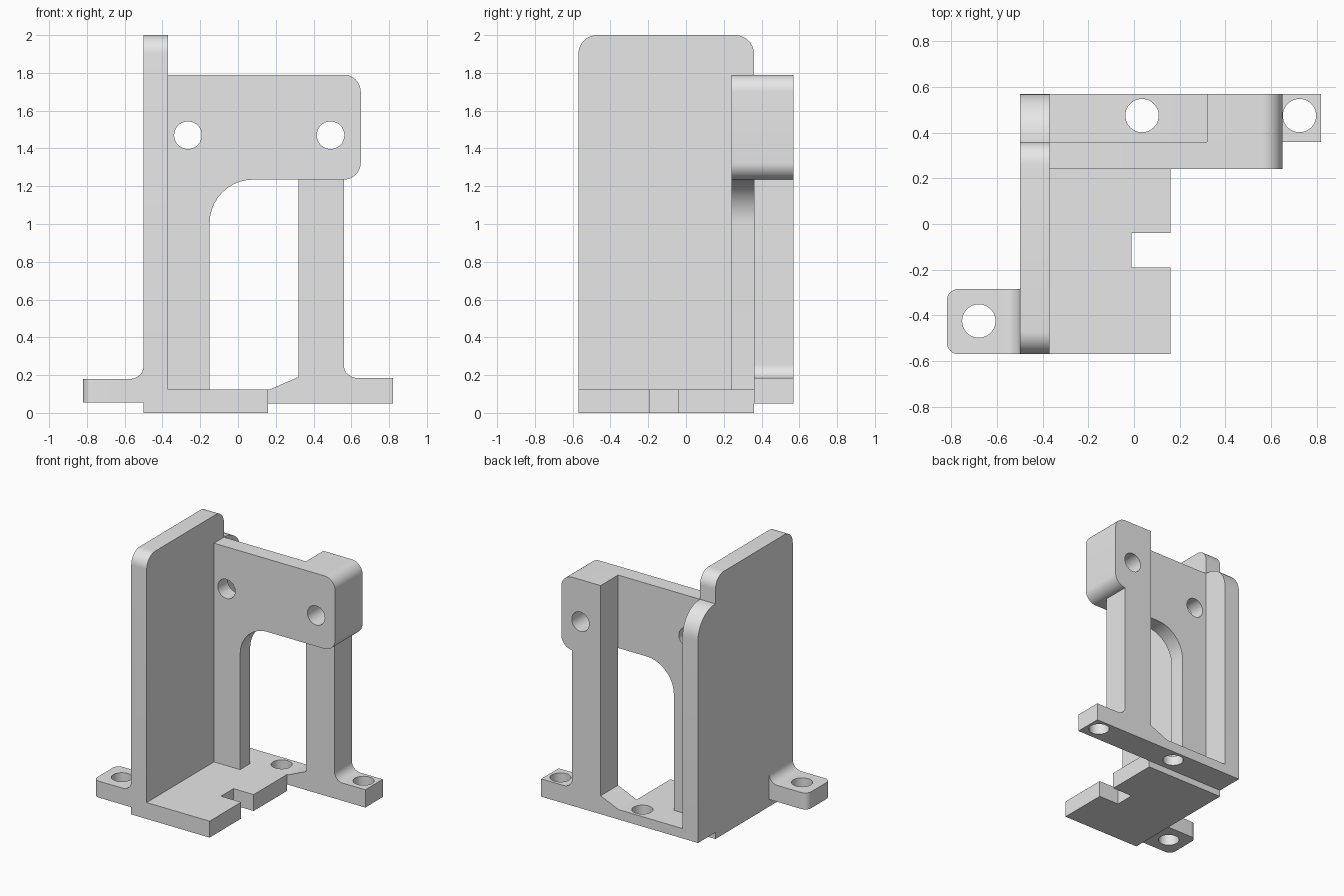
import bpy, bmesh, math
from mathutils import Vector

cube = bpy.data.objects.get("Cube")
if cube:
    bpy.data.objects.remove(cube, do_unlink=True)

# One plain grey for the whole bracket
grey = bpy.data.materials.new("plain grey")
grey.use_nodes = True
colour = (0.8, 0.8, 0.8, 1)
grey.diffuse_color = colour
grey.node_tree.nodes["Principled BSDF"].inputs["Base Color"].default_value = colour

# Profile planes: how (u, v, depth) maps to space for each extrusion axis
PLACE = {
    "x": lambda u, v, d: (d, u, v),
    "y": lambda u, v, d: (u, d, v),
    "z": lambda u, v, d: (u, v, d),
}


def rounded(outline, steps=10):
    """Turn (u, v) or (u, v, radius) corners into a list of points."""
    pts = []
    count = len(outline)
    for i, corner in enumerate(outline):
        p = Vector(corner[:2])
        if len(corner) == 2:
            pts.append(p)
            continue
        r = corner[2]
        a = (Vector(outline[i - 1][:2]) - p).normalized()
        b = (Vector(outline[(i + 1) % count][:2]) - p).normalized()
        half = a.angle(b) / 2
        centre = p + (a + b).normalized() * r / math.sin(half)
        reach = r / math.tan(half)
        start = (p + a * reach - centre).normalized()
        end = (p + b * reach - centre).normalized()
        pts += [centre + start.slerp(end, k / steps) * r for k in range(steps + 1)]
    return pts


def solid(name, pts, axis, lo, hi):
    bm = bmesh.new()
    place = PLACE[axis]
    face = bm.faces.new([bm.verts.new(place(p[0], p[1], lo)) for p in pts])
    ext = bmesh.ops.extrude_face_region(bm, geom=[face])
    moved = [g for g in ext["geom"] if isinstance(g, bmesh.types.BMVert)]
    bmesh.ops.translate(bm, verts=moved, vec=place(0, 0, hi - lo))
    bmesh.ops.recalc_face_normals(bm, faces=bm.faces)
    mesh = bpy.data.meshes.new(name)
    bm.to_mesh(mesh)
    bm.free()
    obj = bpy.data.objects.new(name, mesh)
    bpy.context.collection.objects.link(obj)
    return obj


def part(name, outline, axis, lo, hi, holes=(), radius=0.073):
    """Extrude a rounded profile and drill round holes through it."""
    obj = solid(name, rounded(outline), axis, lo, hi)
    obj.data.materials.append(grey)
    bpy.ops.object.select_all(action="DESELECT")
    obj.select_set(True)
    bpy.context.view_layer.objects.active = obj
    for u, v in holes:
        ring = [(u + radius * math.cos(k * math.tau / 40),
                 v + radius * math.sin(k * math.tau / 40)) for k in range(40)]
        cutter = solid("hole_cutter", ring, axis, lo - 0.1, hi + 0.1)
        cutter.hide_render = True
        mod = obj.modifiers.new("hole", "BOOLEAN")
        mod.operation, mod.solver, mod.object = "DIFFERENCE", "EXACT", cutter
        bpy.ops.object.modifier_apply(modifier=mod.name)
        bpy.data.objects.remove(cutter, do_unlink=True)
    bpy.ops.object.shade_smooth_by_angle(angle=math.radians(30))
    return obj


# Tall side wall and its lower rear extension
part("side_wall", [(-0.57, 0), (0.36, 0), (0.36, 2, 0.1), (-0.57, 2, 0.1)],
     "x", -0.5, -0.37)
part("side_wall_rear", [(0.36, 0.05), (0.57, 0.05), (0.57, 1.79, 0.2), (0.36, 1.79)],
     "x", -0.5, -0.37)

# Base plate with a notch in its free edge
part("base_plate", [(-0.37, -0.57), (0.16, -0.57), (0.16, -0.19), (-0.01, -0.19),
                    (-0.01, -0.04), (0.16, -0.04), (0.16, 0.36), (-0.37, 0.36)],
     "z", 0, 0.125)

# Upright panel with an arched opening
part("arched_panel", [(-0.37, 0.125), (-0.15, 0.125), (-0.15, 1.235, 0.23),
                      (0.65, 1.235, 0.09), (0.65, 1.79, 0.09), (-0.37, 1.79)],
     "y", 0.24, 0.36, holes=[(-0.265, 1.47), (0.49, 1.47)])

# Thick block behind the panel, carrying on the right-hand hole
part("rear_block", [(0.32, 1.235), (0.65, 1.235, 0.09), (0.65, 1.79, 0.09), (0.32, 1.79)],
     "y", 0.36, 0.57, holes=[(0.49, 1.47)])

# Rear post with its gusset and filleted foot
part("rear_post", [(0.17, 0.125), (0.32, 0.125), (0.56, 0.125), (0.56, 1.235),
                   (0.32, 1.235), (0.32, 0.19)],
     "y", 0.36, 0.57)
part("rear_foot_fillet", [(0.56, 0.185), (0.64, 0.185), (0.56, 0.185, 0.07), (0.56, 0.265)],
     "y", 0.36, 0.57)
part("rear_flange", [(-0.37, 0.36), (0.56, 0.36), (0.56, 0.57), (-0.37, 0.57)],
     "z", 0.05, 0.125, holes=[(0.035, 0.475)])
part("rear_foot", [(0.56, 0.36), (0.82, 0.36), (0.82, 0.57), (0.56, 0.57)],
     "z", 0.05, 0.185, holes=[(0.725, 0.475)])

# Side foot with rounded outer corners and a fillet against the wall
part("side_foot", [(-0.5, -0.57), (-0.5, -0.285), (-0.82, -0.285, 0.05), (-0.82, -0.57, 0.05)],
     "z", 0.055, 0.18, holes=[(-0.68, -0.425)])
part("side_foot_fillet", [(-0.5, 0.18), (-0.57, 0.18), (-0.5, 0.18, 0.07), (-0.5, 0.25)],
     "y", -0.57, -0.285)
